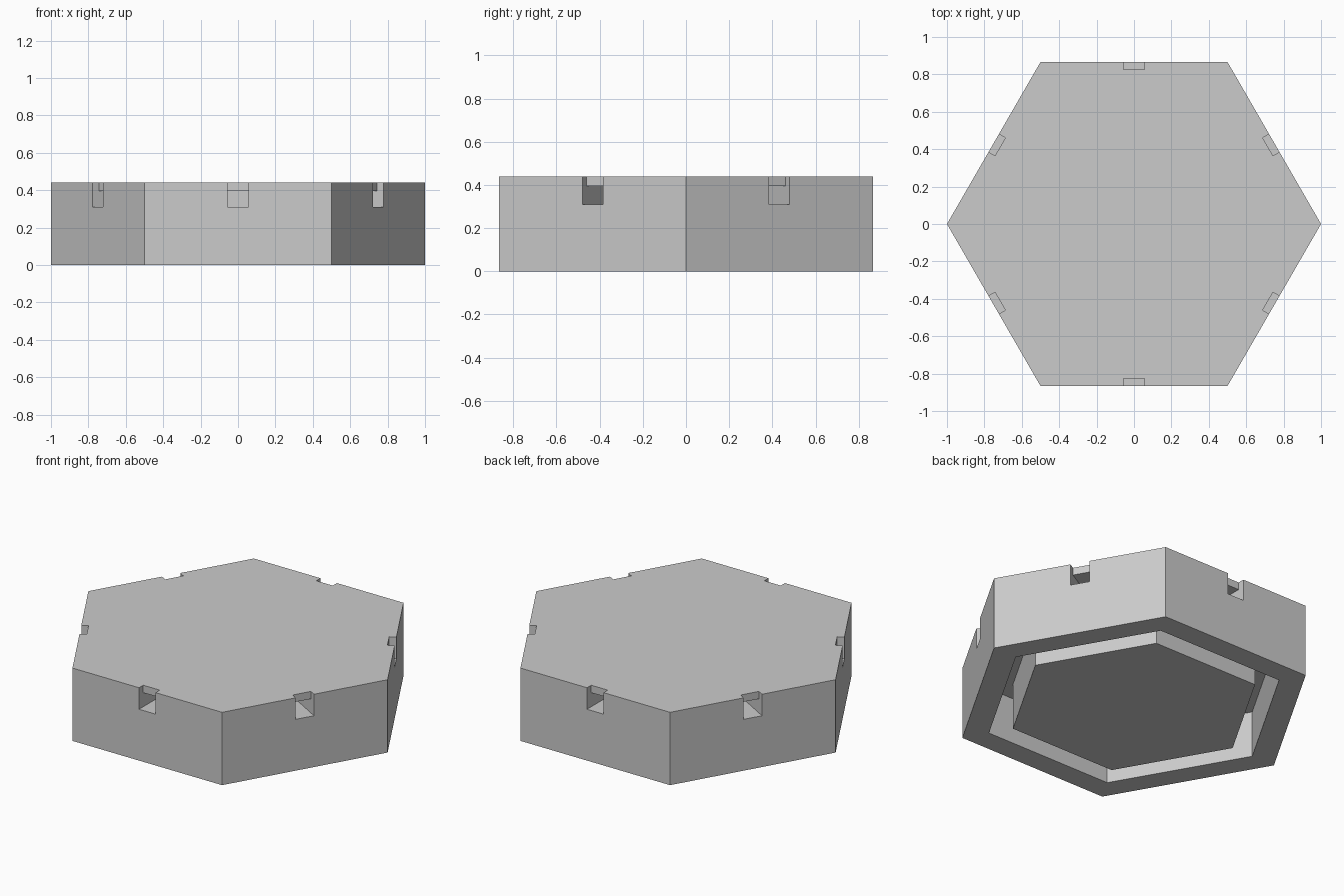
import bpy, bmesh
from math import cos, sin, pi, sqrt
from mathutils import Matrix, Vector

cube = bpy.data.objects.get("Cube")
if cube:
    bpy.data.objects.remove(cube, do_unlink=True)

HEIGHT = 0.44
APOTHEM = sqrt(3) / 2
SIDES = 6

stone = bpy.data.materials.new("plain_grey")
stone.use_nodes = True
grey = (0.6, 0.6, 0.6, 1)
stone.diffuse_color = grey
stone.node_tree.nodes["Principled BSDF"].inputs["Base Color"].default_value = grey


def make_object(name, bm):
    bmesh.ops.recalc_face_normals(bm, faces=bm.faces)
    mesh = bpy.data.meshes.new(name)
    bm.to_mesh(mesh)
    bm.free()
    mesh.materials.append(stone)
    obj = bpy.data.objects.new(name, mesh)
    bpy.context.collection.objects.link(obj)
    return obj


def hex_ring(bm, radius, z):
    return [bm.verts.new((radius * cos(k * pi / 3), radius * sin(k * pi / 3), z))
            for k in range(SIDES)]


# Hexagonal tile with a ring-shaped channel in its underside
bm = bmesh.new()
profile = [(1, HEIGHT), (1, 0), (0.845, 0), (0.845, 0.28), (0.705, 0.28), (0.705, 0)]
rings = [hex_ring(bm, r, z) for r, z in profile]
for a, b in zip(rings, rings[1:]):
    for k in range(SIDES):
        n = (k + 1) % SIDES
        bm.faces.new((a[k], a[n], b[n], b[k]))
bm.faces.new(rings[0])
bm.faces.new(rings[-1])
tile = make_object("hexagonal_tile", bm)

# Connector slots: shallow notch at the top edge, deeper pocket below it
bm = bmesh.new()
slot = [(0.95, 0.31), (APOTHEM - 0.22, 0.31), (APOTHEM - 0.22, 0.395),
        (APOTHEM - 0.04, 0.395), (APOTHEM - 0.04, 0.5), (0.95, 0.5)]
for k in range(SIDES):
    turn = Matrix.Rotation(pi / 6 + k * pi / 3, 4, "Z")
    face = bm.faces.new([bm.verts.new(turn @ Vector((r, -0.055, z))) for r, z in slot])
    extruded = bmesh.ops.extrude_face_region(bm, geom=[face], use_keep_orig=True)
    verts = [g for g in extruded["geom"] if isinstance(g, bmesh.types.BMVert)]
    bmesh.ops.translate(bm, verts=verts, vec=turn @ Vector((0, 0.11, 0)))
cutter = make_object("slot_cutter", bm)
cutter.hide_render = True

cut = tile.modifiers.new("slots", "BOOLEAN")
cut.operation = "DIFFERENCE"
cut.solver = "EXACT"
cut.object = cutter

# Bake the cut and discard the cutter
depsgraph = bpy.context.evaluated_depsgraph_get()
baked = bpy.data.meshes.new_from_object(tile.evaluated_get(depsgraph))
tile.modifiers.clear()
tile.data = baked
bpy.data.objects.remove(cutter, do_unlink=True)
